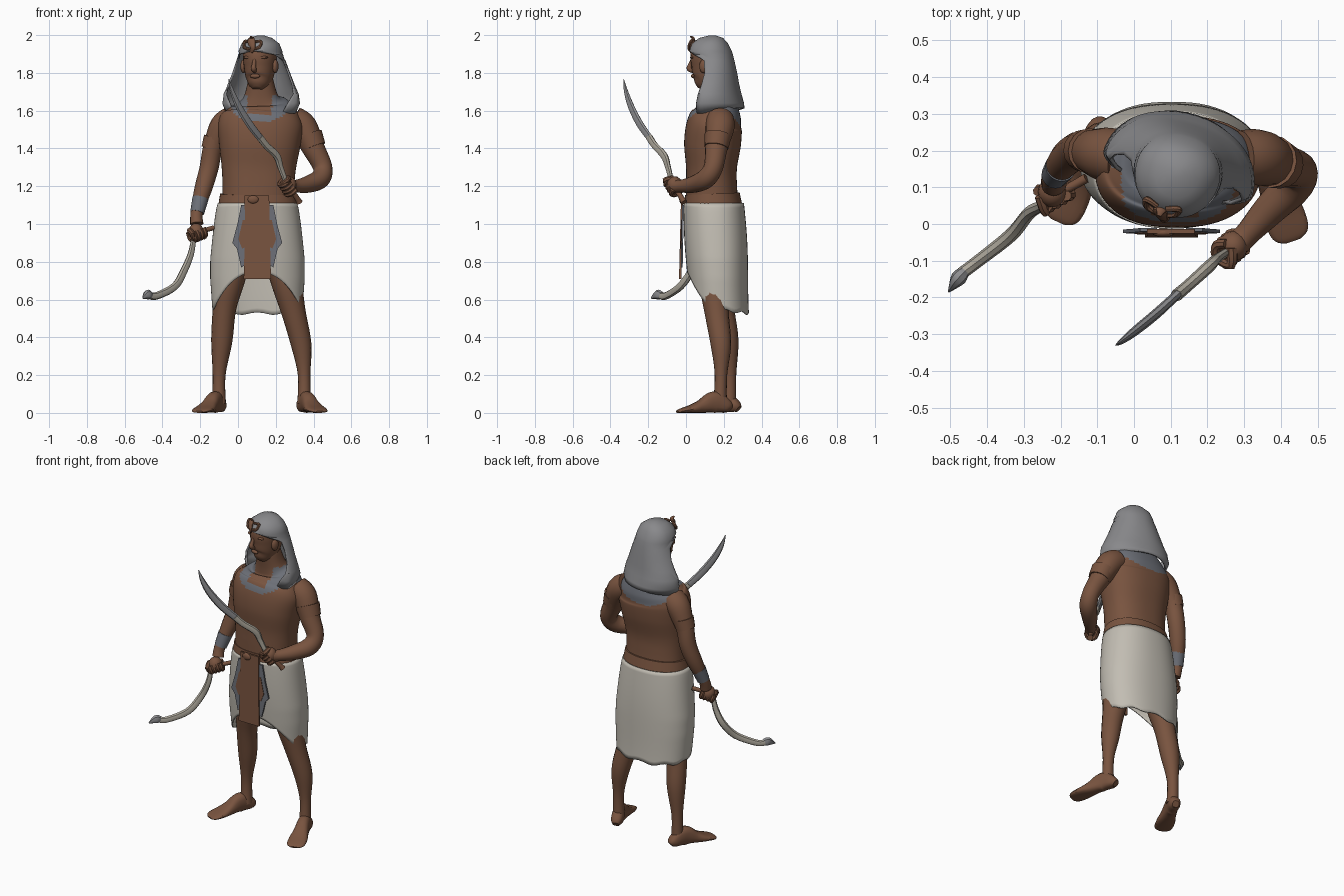
import bpy, bmesh, math
from math import sin, cos, pi, radians
from mathutils import Vector, Matrix

if "Cube" in bpy.data.objects:
    bpy.data.objects.remove(bpy.data.objects["Cube"])


def material(name, *rgb):
    m = bpy.data.materials.new(name)
    m.use_nodes = True
    m.diffuse_color = (*rgb, 1)
    m.node_tree.nodes["Principled BSDF"].inputs["Base Color"].default_value = (*rgb, 1)
    return m


SKIN = material("brown skin", .19, .088, .05)
CLOTH = material("grey headcloth", .25, .25, .26)
COLLAR = material("slate collar", .15, .16, .185)
LINEN = material("pale linen", .54, .51, .45)
BRONZE = material("pale bronze", .42, .39, .33)
STEEL = material("steel", .27, .27, .28)
X, Y, Z = Vector((1, 0, 0)), Vector((0, 1, 0)), Vector((0, 0, 1))
made = []


def finish(name, bm, mat, turn=None):
    bmesh.ops.recalc_face_normals(bm, faces=bm.faces)
    if turn:
        bm.transform(turn)
    me = bpy.data.meshes.new(name)
    bm.to_mesh(me)
    bm.free()
    me.materials.append(mat)
    ob = bpy.data.objects.new(name, me)
    bpy.context.collection.objects.link(ob)
    made.append(ob)
    return ob


def grid(name, rows, mat, closed=True, caps=True, turn=None):
    """Surface through rows of points."""
    bm = bmesh.new()
    vs = [[bm.verts.new(p) for p in row] for row in rows]
    n = len(vs[0])
    for r, s in zip(vs, vs[1:]):
        for i in range(n if closed else n - 1):
            j = (i + 1) % n
            bm.faces.new((r[i], r[j], s[j], s[i]))
    if caps:
        bm.faces.new(vs[0])
        bm.faces.new(vs[-1])
    return finish(name, bm, mat, turn)


def resample(keys, steps):
    """Smooth interpolation of any tuples of equal length."""
    k = [keys[0], *keys, keys[-1]]
    out = []
    for a, b, c, d in zip(k, k[1:], k[2:], k[3:]):
        for s in range(steps):
            t = s / steps
            out.append([q + .5 * t * (r - p + t * (2 * p - 5 * q + 4 * r - u + t * (3 * (q - r) + u - p)))
                        for p, q, r, u in zip(a, b, c, d)])
    return out + [list(keys[-1])]


def power(v, e):
    return math.copysign(abs(v) ** e, v)


def tube(name, keys, mat, side=Y, flat=1, sides=16, steps=5, square=1, turn=None):
    """Keys are x, y, z, half width along side, and optional other half width."""
    pts = resample([k if len(k) > 4 else (*k[:3], k[3] * flat, k[3]) for k in keys], steps)
    rows = []
    for i, p in enumerate(pts):
        t = (Vector(pts[min(i + 1, len(pts) - 1)][:3]) - Vector(pts[max(i - 1, 0)][:3])).normalized()
        n = (side - t * side.dot(t)).normalized()
        b = t.cross(n)
        ring = [2 * pi * j / sides for j in range(sides)]
        rows.append([Vector(p[:3]) + n * p[3] * power(cos(a), square) + b * p[4] * power(sin(a), square)
                     for a in ring])
    return grid(name, rows, mat, turn=turn)


def ball(name, pos, size, mat, turn=None):
    bm = bmesh.new()
    bmesh.ops.create_uvsphere(bm, u_segments=16, v_segments=10, radius=1,
                              matrix=Matrix.Translation(pos) @ Matrix.Diagonal((*size, 1)))
    return finish(name, bm, mat, turn)


def plate(name, outline, y, mat, thick=.008, lean=0):
    """Flat panel from an x, z outline, leaning forward toward its lower end."""
    bm = bmesh.new()
    f = bm.faces.new([bm.verts.new((x, y - lean * (1.15 - z), z)) for x, z in outline])
    new = bmesh.ops.extrude_face_region(bm, geom=[f])["geom"]
    bmesh.ops.translate(bm, vec=(0, thick, 0), verts=[v for v in new if isinstance(v, bmesh.types.BMVert)])
    return finish(name, bm, mat)


# Torso and neck, with the collar coloured round the neck
torso = tube("torso", [(.105, .14, 1.06, .19, .14), (.108, .135, 1.2, .19, .135), (.11, .135, 1.3, .197, .135),
                       (.115, .14, 1.42, .215, .15), (.12, .15, 1.52, .225, .147), (.125, .165, 1.58, .2, .128),
                       (.125, .17, 1.63, .158, .1), (.122, .16, 1.67, .095, .075), (.12, .14, 1.77, .065, .065)],
             SKIN, side=X, sides=64, steps=9, square=.85)
torso.data.materials.append(COLLAR)
for f in torso.data.polygons:
    x, y, z = f.center
    wide, deep = (.16, .1) if y < .16 else (.21, .125)
    near = ((x - .12) / wide) ** 2 + ((z - 1.64) / deep) ** 2 < 1
    bare = y < .14 and z > 1.58 and abs(x - .115) < .065
    f.material_index = int(near and not bare and z < 1.68)
tube("belt", [(.105, .143, 1.095, .21, .155), (.105, .14, 1.16, .2, .144)], SKIN, side=X, sides=48, square=.9)

# Kilt with a hem that rises at the front
rows = []
for v in range(25):
    row = []
    for j in range(64):
        a = 2 * pi * j / 64
        front = -sin(a)
        hem = .545 + (.2 * front ** 2 if front > 0 else .02 * front + .007 * sin(9 * a))
        z = 1.11 + (hem - 1.11) * v / 24
        d = 1.11 - z
        rx = .21 + .04 * min(1, d / .3) ** .7 - .07 * max(0, d - .4)
        ry = .16 + .006 * sin(d * 8)
        cy = .147 + .055 * d
        row.append((.103 + rx * power(cos(a), .9), cy + ry * power(sin(a), .9), z))
    rows.append(row)
kilt = grid("kilt", rows, LINEN, caps=False)
kilt.modifiers.new("thickness", "SOLIDIFY").thickness = .008

# Apron with a grey sash on each side
plate("apron", [(.035, 1.15), (.165, 1.15), (.168, .95), (.175, .71), (.03, .71), (.037, .95)],
      -.026, SKIN, .012, .025)
for s in (-1, 1):
    flip = lambda pts: [(.102 + s * x, z) for x, z in pts]
    plate("sash", flip([(.04, 1.1), (.085, 1.1), (.105, 1.0), (.132, .9), (.108, .87), (.085, .77), (.04, .8)]),
          -.02, COLLAR, .01, .02)
    plate("sash_inset", flip([(.06, 1.02), (.077, 1.02), (.1, .92), (.08, .87), (.06, .88)]), -.023, SKIN, .006, .02)
ball("buckle", (.08, -.024, 1.13), (.03, .012, .022), SKIN)

# Legs
tube("right_leg", [(.01, .17, .95, .1), (-.045, .18, .7, .08), (-.072, .195, .55, .062), (-.086, .222, .38, .056),
                   (-.1, .232, .2, .034), (-.1, .23, .05, .036)], SKIN)
tube("left_leg", [(.2, .15, .95, .1), (.255, .15, .7, .082), (.295, .163, .53, .064), (.335, .185, .36, .054),
                  (.35, .185, .2, .033), (.35, .18, .05, .036)], SKIN)


def foot(name, heel, toe):
    h, t = Vector((*heel, 0)), Vector((*toe, 0))
    d = (t - h).normalized()
    shape = [(0, .02, .02), (.02, .034, .035), (.07, .037, .055), (.11, .039, .054), (.16, .045, .036),
             (.21, .055, .023), (.26, .055, .014), (.285, .045, .009), (.297, .025, .005)]
    keys = [(*(h + d * u + Z * k), w, k) for u, w, k in shape]
    tube(name, keys, SKIN, side=d.cross(Z), square=.8)


foot("right_foot", (-.085, .278), (-.21, 0))
foot("left_foot", (.335, .235), (.435, -.05))

# Arms and armbands
tube("right_arm", [(-.03, .18, 1.55, .075), (-.08, .19, 1.51, .073), (-.132, .2, 1.4, .054), (-.155, .2, 1.29, .05),
                   (-.186, .175, 1.18, .046), (-.218, .13, 1.06, .033), (-.218, .11, 1.0, .035)], SKIN)
tube("left_arm", [(.29, .18, 1.55, .075), (.345, .18, 1.51, .076), (.4, .16, 1.4, .06), (.448, .145, 1.3, .051),
                  (.435, .105, 1.24, .052), (.37, .04, 1.21, .045), (.31, -.025, 1.2, .034),
                  (.285, -.05, 1.2, .036)], SKIN)
tube("right_armband", [(-.12, .199, 1.455, .062), (-.138, .2, 1.395, .057)], SKIN)
tube("left_armband", [(.376, .17, 1.47, .072), (.402, .16, 1.405, .064)], SKIN)
tube("right_bracer", [(-.199, .157, 1.135, .043), (-.216, .132, 1.06, .037)], COLLAR)


def fist(name, pos, axis, wrist):
    pos, a = Vector(pos), Vector(axis).normalized()
    w = Vector(wrist) - pos
    w = (w - a * w.dot(a)).normalized()
    s = a.cross(w)
    ball(name, pos + w * .01, (.04, .042, .045), SKIN)
    for i in range(4):
        mid = pos + a * (i - 1.5) * .022
        arc = [mid + (w * cos(t) + s * sin(t)) * .031 for t in (.6, 1.7, 2.8, 3.9, 5.0)]
        tube(name + "_finger", [(*p, .014) for p in arc], SKIN, side=a, sides=8, steps=3)
    tube(name + "_thumb", [(*(pos + w * .03 + a * .03), .016), (*(pos - s * .035 + a * .045), .014),
                           (*(pos - w * .03 + a * .04), .011)], SKIN, side=a, sides=8, steps=3)


fist("right_hand", (-.217, .085, .95), (-.12, -.07, -.05), (-.217, .13, 1.06))
fist("left_hand", (.265, -.065, 1.2), (-.07, -.06, .1), (.32, -.02, 1.2))

# Curved swords
flank = Vector((.65, -.76, 0))
tube("right_sword_grip", [(-.13, .125, .98, .013), (-.2, .085, .955, .012), (-.24, .06, .91, .014)], SKIN, side=flank)
tube("right_sword_blade", [(-.235, .06, .92, .014), (-.25, .05, .84, .018), (-.285, .03, .755, .021),
                           (-.335, -.03, .67, .022), (-.43, -.105, .62, .02), (-.47, -.135, .622, .02)],
     BRONZE, side=flank, flat=.85, sides=8)
tube("right_sword_tip", [(-.462, -.13, .622, .02), (-.48, -.15, .625, .026), (-.505, -.185, .607, .003)],
     STEEL, side=flank, flat=.8, sides=8)
tube("left_sword_grip", [(.325, -.01, 1.115, .018), (.31, -.025, 1.14, .014), (.25, -.08, 1.23, .013)], SKIN, side=flank)
tube("left_sword_shaft", [(.255, -.075, 1.22, .014), (.225, -.095, 1.3, .017), (.205, -.115, 1.36, .021),
                          (.15, -.165, 1.415, .02), (.115, -.195, 1.46, .021)], BRONZE, side=flank, flat=.8, sides=8)
tube("left_sword_blade", [(.118, -.192, 1.455, .021), (.06, -.245, 1.53, .023), (.005, -.29, 1.62, .021),
                          (-.03, -.317, 1.7, .014), (-.05, -.33, 1.768, .002)], STEEL, side=flank, flat=.6, sides=8)

# Head, turned a little to its right
TURN = Matrix.Translation((.12, .14, 0)) @ Matrix.Rotation(radians(-17), 4, "Z")
tube("head", [(0, -.06, 1.715, .025, .025), (0, -.05, 1.735, .05, .056), (0, -.03, 1.77, .07, .083),
              (0, -.015, 1.83, .083, .1), (0, -.01, 1.9, .088, .107), (0, 0, 1.95, .07, .085)],
     SKIN, side=X, sides=24, turn=TURN)
tube("nose", [(0, -.106, 1.88, .008), (0, -.122, 1.845, .011), (0, -.127, 1.822, .015), (0, -.105, 1.808, .01)],
     SKIN, side=X, sides=10, turn=TURN)
ball("mouth", (0, -.104, 1.783), (.028, .012, .012), SKIN, TURN)
for s in (-1, 1):
    ball("brow", (s * .038, -.096, 1.882), (.032, .014, .008), SKIN, TURN)
    ball("ear", (s * .088, -.022, 1.835), (.016, .024, .036), SKIN, TURN)

# Headcloth: z, half width, front depth, back depth, half angle of the face opening
rows = []
for z, w, front, back, gap in ((1.999, .015, .015, .015, 0), (1.985, .06, .07, .055, 0), (1.955, .1, .108, .08, 0),
                               (1.915, .116, .122, .1, 0), (1.897, .12, .118, .106, 50), (1.865, .133, .1, .113, 86),
                               (1.8, .158, .06, .126, 92), (1.74, .182, .05, .135, 84), (1.69, .205, .055, .145, 66),
                               (1.64, .212, .062, .16, 48), (1.585, .19, .065, .165, 42)):
    g = radians(gap)
    row = []
    for j in range(41):
        a = g + (2 * pi - 2 * g) * j / 40
        drop = .03 * max(0, -cos(a)) if z < 1.6 else 0
        row.append((w * power(sin(a), .9), -cos(a) * (front if cos(a) > 0 else back), z + drop))
    rows.append(row)
hood = grid("headcloth", rows, CLOTH, closed=False, caps=False, turn=TURN)
bm = bmesh.new()
bm.from_mesh(hood.data)
bmesh.ops.remove_doubles(bm, verts=bm.verts, dist=.0005)
bmesh.ops.holes_fill(bm, edges=[e for e in bm.edges if e.is_boundary and e.verts[0].co.z > 1.99], sides=60)
bmesh.ops.recalc_face_normals(bm, faces=bm.faces)
bm.to_mesh(hood.data)
bm.free()
hood.modifiers.new("thickness", "SOLIDIFY").thickness = .01

# Rearing serpent on the brow
SNAKE = TURN @ Matrix.Translation((-.015, 0, 0))
tube("serpent", [(0, -.122, 1.91, .01), (.012, -.132, 1.935, .014), (0, -.118, 1.965, .022), (0, -.112, 1.985, .014),
                 (0, -.128, 1.992, .006)], SKIN, side=Y, flat=.5, sides=10, turn=SNAKE)
for s in (-1, 1):
    tube("serpent_coil", [(s * .005, -.122, 1.925, .008), (s * .04, -.112, 1.935, .009), (s * .045, -.095, 1.965, .009),
                          (s * .012, -.105, 1.965, .007)], SKIN, side=Y, sides=8, turn=SNAKE)

# Smooth shading with sharp edges kept
bpy.ops.object.select_all(action="DESELECT")
for ob in made:
    ob.select_set(True)
bpy.context.view_layer.objects.active = torso
bpy.ops.object.shade_smooth_by_angle(angle=radians(40))
